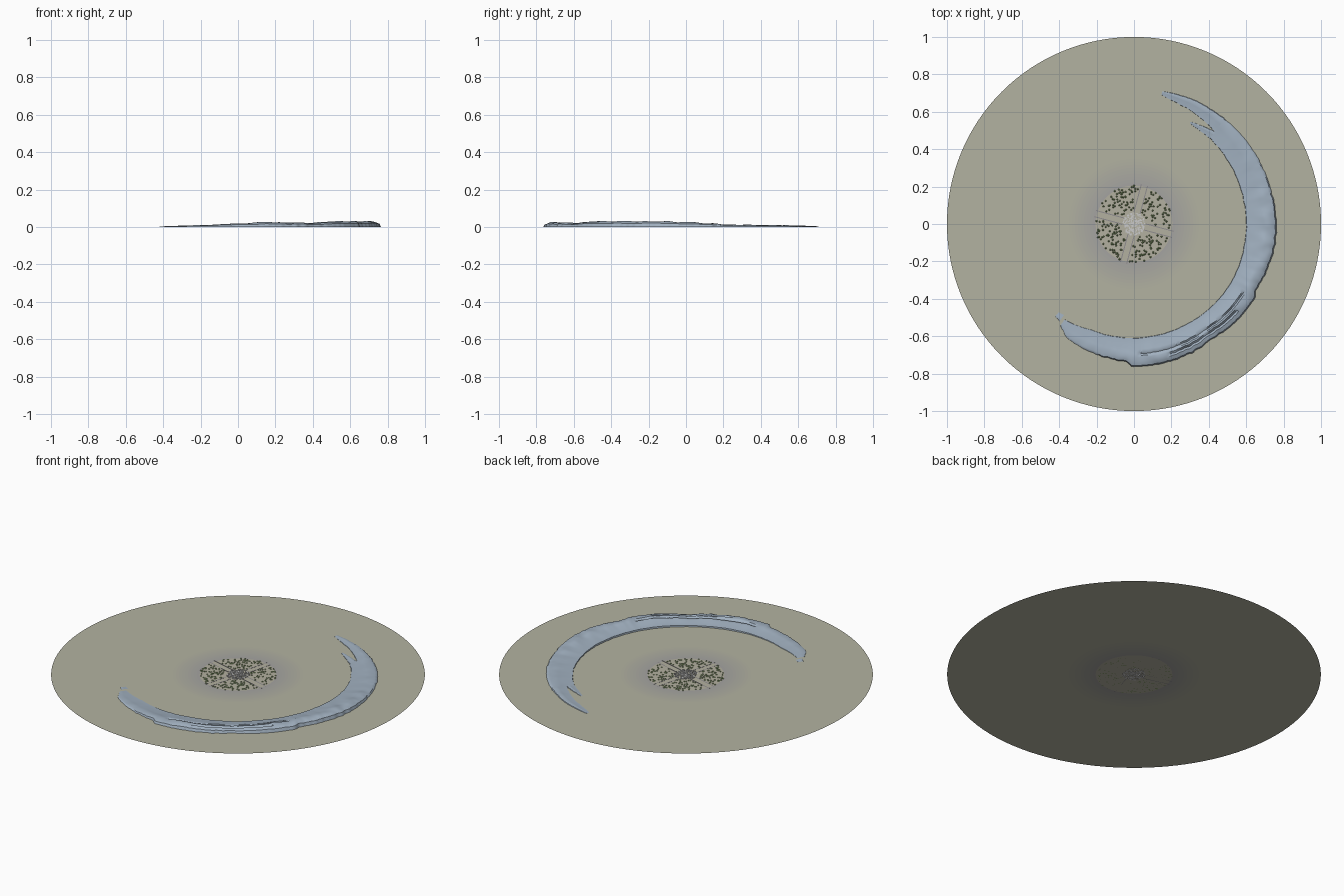
import bpy, bmesh, math, random
from mathutils import Matrix, Vector, noise

if "Cube" in bpy.data.objects:
    bpy.data.objects.remove(bpy.data.objects["Cube"])

random.seed(4)
G = 0.0015  # ground level


def mat(name, c):
    m = bpy.data.materials.new(name)
    m.diffuse_color = (*c, 1)
    m.use_nodes = True
    m.node_tree.nodes["Principled BSDF"].inputs["Base Color"].default_value = m.diffuse_color
    return m


def make(name, bm, mats, smooth=False):
    me = bpy.data.meshes.new(name)
    bm.to_mesh(me)
    bm.free()
    for m in mats:
        me.materials.append(m)
    if smooth:
        for p in me.polygons:
            p.use_smooth = True
        me.set_sharp_from_angle(angle=math.radians(40))
    ob = bpy.data.objects.new(name, me)
    bpy.context.collection.objects.link(ob)
    return ob


def box(bm, x, y, z0, sx, sy, h, rot=0):
    bmesh.ops.create_cube(bm, size=1, matrix=Matrix.Translation((x, y, z0 + h / 2))
                          @ Matrix.Rotation(rot, 4, 'Z') @ Matrix.Diagonal((sx, sy, h, 1)))


# Ground disc: concentric rings with a soft haze band round the town
sand, haze = Vector((0.45, 0.45, 0.355)), Vector((0.375, 0.37, 0.355))
radii = [0.205] + [0.205 + 0.016 * i for i in range(1, 10)] + [1.0]
mats = [mat("town_soil", (0.45, 0.435, 0.35))]
for i in range(len(radii) - 1):
    mats.append(mat("soil_%d" % i, haze.lerp(sand, min(1, i / 9))))
bm = bmesh.new()
N = 128
prev = None
for i, r in enumerate(radii):
    ring = [bm.verts.new((r * math.cos(math.tau * k / N), r * math.sin(math.tau * k / N), G)) for k in range(N)]
    if prev is None:
        bm.faces.new(ring)
    else:
        for k in range(N):
            j = (k + 1) % N
            bm.faces.new((prev[k], ring[k], ring[j], prev[j])).material_index = i
    prev = ring
make("ground_disc", bm, mats)


# Crescent ridge: polar strips whose edges and height follow key angles
def lerp_keys(keys, a):
    for p, q in zip(keys, keys[1:]):
        if a <= q[0]:
            t = (a - p[0]) / (q[0] - p[0])
            return [u + (v - u) * t for u, v in zip(p[1:], q[1:])]
    return keys[-1][1:]


# (position across the strip, share of full height)
profile = [(0, 0), (0.01, 0.3), (0.12, 0.36), (0.25, 0.5), (0.4, 0.68), (0.5, 0.8), (0.56, 0.9),
           (0.62, 0.97), (0.68, 1), (0.75, 0.98), (0.82, 0.92), (0.89, 0.8), (0.96, 0.62), (1, 0)]


def strip(name, keys, step, grooves=False):
    bm = bmesh.new()
    a0, a1 = keys[0][0], keys[-1][0]
    n = int((a1 - a0) / step)
    prev = None
    for k in range(n + 1):
        a = a0 + (a1 - a0) * k / n
        ri, ro, h = lerp_keys(keys, a)
        ro += 0.006 * noise.noise((a * 0.45, 3, 0))
        ri += 0.003 * noise.noise((a * 0.3, 8, 0))
        row = []
        for i, (t, s) in enumerate(profile):
            r = ri + (ro - ri) * t
            x, y = r * math.cos(math.radians(a)), r * math.sin(math.radians(a))
            z = h * s
            if 0 < i < len(profile) - 1:
                z *= 1 + 0.2 * noise.noise((x * 16, y * 16, 0)) * (0.3 + t)
                if grooves and -92 < a < -30 and i in (6, 9):
                    lo, hi = ((-88, -32), (-75, -40))[i == 9]
                    if lo < a < hi:
                        z *= 0.62 + 0.25 * noise.noise((a * 0.2, i, 0))
            row.append(bm.verts.new((x, y, G + z)))
        if prev:
            for i in range(len(row) - 1):
                bm.faces.new((prev[i], row[i], row[i + 1], prev[i + 1])[::-1])
        prev = row
    bmesh.ops.recalc_face_normals(bm, faces=bm.faces)
    if sum(f.normal.z for f in bm.faces) < 0:
        bmesh.ops.reverse_faces(bm, faces=bm.faces)
    make(name, bm, [rock], True)


rock = mat("ridge_rock", (0.36, 0.44, 0.53))
strip("crescent_ridge", [
    (-126, .63, .67, .003), (-121, .625, .705, .005), (-112, .61, .72, .007),
    (-93, .61, .738, .015), (-91, .61, .762, .018), (-80, .607, .762, .024),
    (-62, .605, .752, .024), (-57, .605, .742, .020), (-45, .605, .755, .029),
    (-31, .605, .758, .030), (-29, .605, .742, .030), (-10, .6, .762, .029),
    (0, .6, .762, .025), (8, .6, .758, .021), (16, .6, .754, .013),
    (35, .605, .748, .010), (49, .612, .742, .008)], 0.7, True)
strip("outer_prong", [(48.5, .655, .742, .008), (62, .675, .738, .006),
                      (73, .69, .73, .004), (78, .705, .725, .002)], 0.7)
strip("inner_prong", [(48.5, .61, .656, .006), (55, .61, .64, .004), (61, .615, .625, .002)], 0.7)
strip("loose_rock", [(-130.5, .62, .645, .002), (-127.5, .615, .655, .003)], 0.5)

# Town: white blocks in the core
bm = bmesh.new()
for i in range(230):
    r, a = 0.06 * math.sqrt(random.random()), random.uniform(0, math.tau)
    s = random.uniform(0.004, 0.008)
    box(bm, r * math.cos(a), r * math.sin(a), 0, s, s, random.uniform(0.003, 0.006), random.uniform(0, 1.5))
make("town_blocks", bm, [mat("white_wall", (0.9, 0.9, 0.88))])

# Roads: a pair of strips on each of four arms
bm = bmesh.new()
for q in range(4):
    a = math.radians(-15 + 90 * q)
    for off in (-0.017, 0.017):
        c = 0.138
        box(bm, c * math.cos(a) - off * math.sin(a), c * math.sin(a) + off * math.cos(a),
            G, 0.155, 0.005, 0.0007, a)
make("town_roads", bm, [mat("paving", (0.27, 0.26, 0.27))])

# Small green trees scattered round the core, clear of the roads
bm = bmesh.new()
count = 0
while count < 260:
    r, a = math.sqrt(random.uniform(0.07 ** 2, 0.205 ** 2)), random.uniform(0, math.tau)
    u = a + math.radians(15)
    if min(abs(r * math.cos(u)), abs(r * math.sin(u))) < 0.025:
        continue
    bmesh.ops.create_cone(bm, cap_ends=True, segments=6, radius1=0.005, radius2=0.002, depth=0.003,
                          matrix=Matrix.Translation((r * math.cos(a), r * math.sin(a), G + 0.0015)))
    count += 1
make("trees", bm, [mat("leaf_green", (0.2, 0.3, 0.12))])
